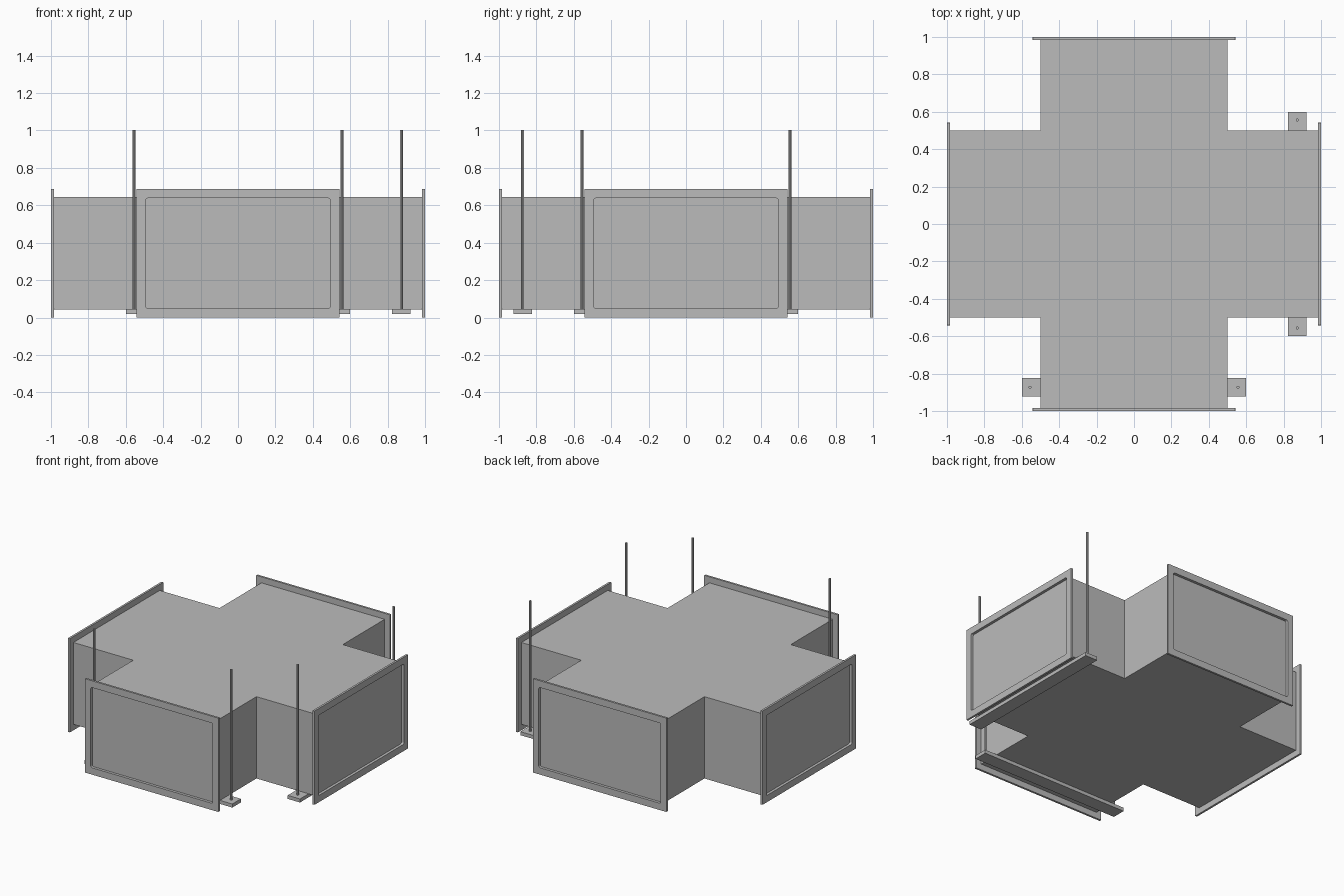
import bpy, bmesh, math
from mathutils import Matrix

if "Cube" in bpy.data.objects:
    bpy.data.objects.remove(bpy.data.objects["Cube"])

Z0, Z1 = 0.044, 0.644      # duct bottom and top
ZC = (Z0 + Z1) / 2
END = 0.98                 # closed end of each arm, recessed in its flange
BAR = 0.873                # distance of the hanger bars from the centre

steel = bpy.data.materials.new("dark_grey_metal")
steel.diffuse_color = (0.5, 0.5, 0.5, 1)
steel.use_nodes = True
steel.node_tree.nodes["Principled BSDF"].inputs["Base Color"].default_value = steel.diffuse_color


def finish(name, bm):
    bmesh.ops.recalc_face_normals(bm, faces=bm.faces)
    me = bpy.data.meshes.new(name)
    bm.to_mesh(me)
    bm.free()
    me.materials.append(steel)
    ob = bpy.data.objects.new(name, me)
    bpy.context.collection.objects.link(ob)
    return ob


def box(name, center, size):
    bm = bmesh.new()
    bmesh.ops.create_cube(bm, size=1)
    for v in bm.verts:
        v.co = [c + s * p for c, s, p in zip(center, size, v.co)]
    return finish(name, bm)


def rounded_rect(hw, hh, r, n=3):
    pts = []
    for i, (sx, sz) in enumerate([(1, 1), (-1, 1), (-1, -1), (1, -1)]):
        for k in range(n + 1):
            a = math.pi / 2 * (i + k / n)
            pts.append((sx * (hw - r) + r * math.cos(a), sz * (hh - r) + r * math.sin(a)))
    return pts


# Cross-shaped duct body: extruded plan outline
bm = bmesh.new()
quarter = [(END, -0.5), (END, 0.5), (0.5, 0.5)]
outline = []
for i in range(4):
    rot = Matrix.Rotation(i * math.pi / 2, 2)
    for x, y in quarter[:]:
        outline.append((rot[0][0] * x + rot[0][1] * y, rot[1][0] * x + rot[1][1] * y))
face = bm.faces.new([bm.verts.new((x, y, Z0)) for x, y in outline])
new = bmesh.ops.extrude_face_region(bm, geom=[face])["geom"]
bmesh.ops.translate(bm, vec=(0, 0, Z1 - Z0),
                    verts=[g for g in new if isinstance(g, bmesh.types.BMVert)])
# keep the underside left behind by the extrusion closed
bmesh.ops.holes_fill(bm, edges=[e for e in bm.edges if e.is_boundary], sides=0)
finish("duct_body", bm)


# Flange frame: flat outer lip with a rim opening that reaches the recessed end
def flange(name, angle):
    bm = bmesh.new()
    inner, body = rounded_rect(0.495, 0.294, 0.012), rounded_rect(0.5, 0.3, 0.001)
    outer = rounded_rect(0.542, 0.344, 0.002)
    loops = [(inner, -END), (inner, -1), (outer, -1), (outer, -0.985), (body, -0.985), (body, -END)]
    rings = [[bm.verts.new((x, y, ZC + z)) for x, z in pts] for pts, y in loops]
    n = len(inner)
    for a, b in zip(rings, rings[1:] + rings[:1]):
        for j in range(n):
            bm.faces.new((a[j], a[(j + 1) % n], b[(j + 1) % n], b[j]))
    bm.transform(Matrix.Translation((0, 0, 0)) @ Matrix.Rotation(angle, 4, 'Z'))
    finish(name, bm)


for i, side in enumerate(["front", "right", "back", "left"]):
    flange("flange_" + side, i * math.pi / 2)

# Hanger bars under two arms, each carried by a pair of rods
box("hanger_bar_front", (0, -BAR, 0.032), (1.2, 0.1, 0.026))
box("hanger_bar_right", (BAR, 0, 0.032), (0.1, 1.2, 0.026))


def rod(name, x, y):
    bm = bmesh.new()
    bmesh.ops.create_cone(bm, cap_ends=True, segments=8, radius1=0.008, radius2=0.008,
                          depth=0.965, matrix=Matrix.Translation((x, y, 0.5195)))
    finish(name, bm)


for s, tag in ((-1, "a"), (1, "b")):
    rod("rod_front_" + tag, s * 0.556, -BAR)
    rod("rod_right_" + tag, BAR, s * 0.556)
